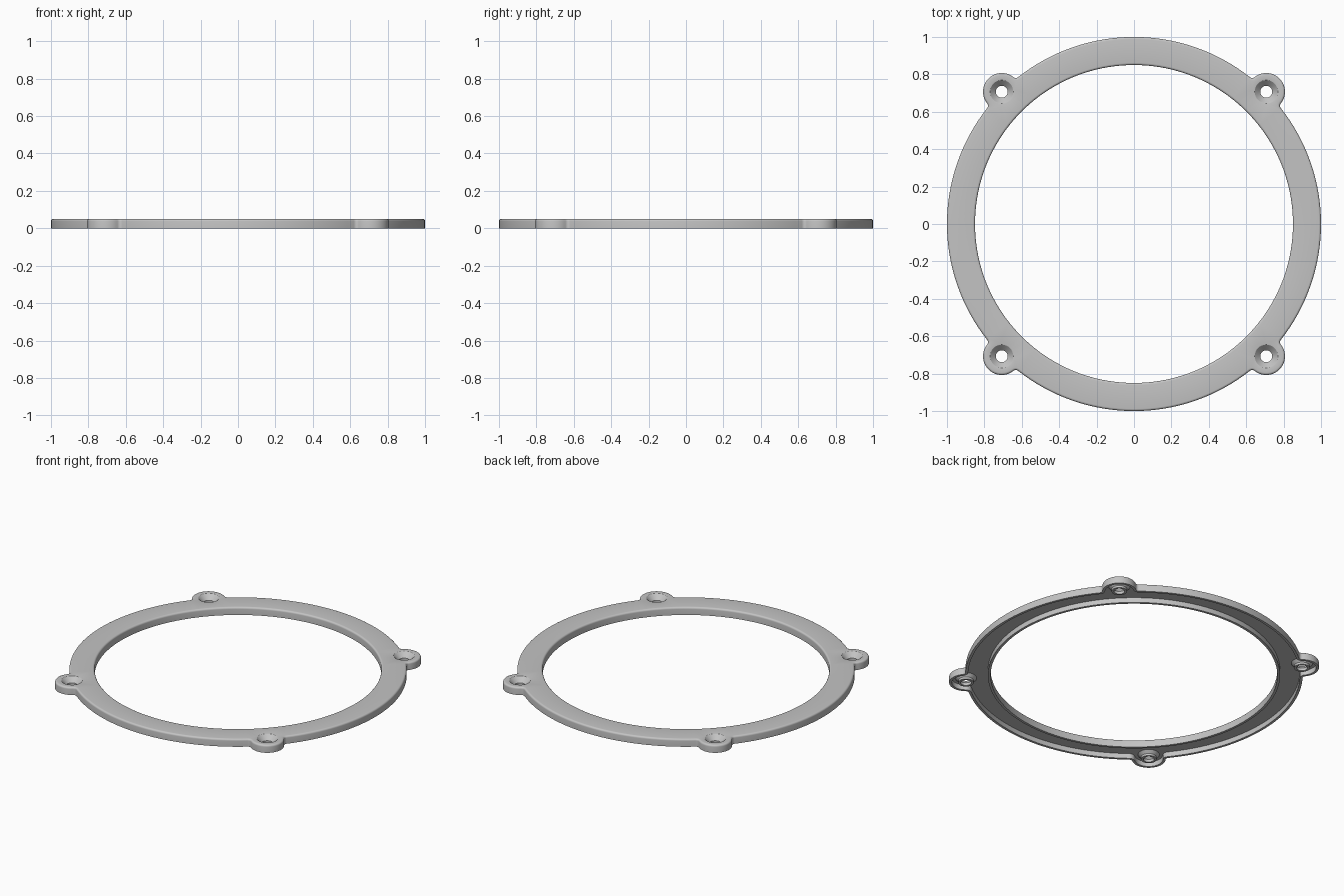
import bpy, bmesh
from math import pi, cos, sin, acos, atan2, radians

cube = bpy.data.objects.get("Cube")
if cube:
    bpy.data.objects.remove(cube, do_unlink=True)

# Main dimensions
OUTER, INNER, EAR, FILLET = 1.0, 0.85, 0.1, 0.02
EAR_DIST = 1.0
HEIGHT, ROUND, WALL, CEILING = 0.05, 0.012, 0.016, 0.032

grey = bpy.data.materials.new("light grey")
grey.use_nodes = True
grey.diffuse_color = (0.55, 0.55, 0.55, 1)
grey.node_tree.nodes["Principled BSDF"].inputs["Base Color"].default_value = (0.55, 0.55, 0.55, 1)

bm = bmesh.new()


def arc(cx, cy, r, start, end, n):
    return [(cx + r * cos(start + (end - start) * i / n),
             cy + r * sin(start + (end - start) * i / n)) for i in range(n + 1)]


def outline(inset):
    """Ring edge with four filleted ears, moved inwards by inset."""
    reach = OUTER + FILLET
    t = acos((reach ** 2 + EAR_DIST ** 2 - (EAR + FILLET) ** 2) / (2 * EAR_DIST * reach))
    fx, fy = reach * cos(t), reach * sin(t)
    p = atan2(fy, EAR_DIST - fx)
    f = FILLET + inset
    quarter = arc(fx, -fy, f, pi - t, p, 6)
    quarter += arc(EAR_DIST, 0, EAR - inset, p - pi, pi - p, 28)[1:-1]
    quarter += arc(fx, fy, f, -p, t - pi, 6)
    quarter += arc(0, 0, OUTER - inset, t, pi / 2 - t, 32)[1:-1]
    points = []
    for k in range(4):
        c, s = cos(pi / 4 + k * pi / 2), sin(pi / 4 + k * pi / 2)
        points += [(x * c - y * s, x * s + y * c) for x, y in quarter]
    return points


def circle(x, y, r, n):
    return arc(x, y, r, 0, 2 * pi, n)[:-1]


def skin(shape, profile):
    """Join copies of a closed shape along (size, z) steps; return end loops."""
    loops = [[bm.verts.new((x, y, z)) for x, y in shape(size)] for size, z in profile]
    for a, b in zip(loops, loops[1:]):
        for i in range(len(a)):
            j = (i + 1) % len(a)
            bm.faces.new((a[i], a[j], b[j], b[i]))
    return loops[0], loops[-1]


def cap(loops):
    """Flat face between an outer loop and the loops of its holes."""
    edges = [bm.edges.get((a, b)) for lp in loops for a, b in zip(lp, lp[1:] + lp[:1])]
    bmesh.ops.triangle_fill(bm, edges=edges, use_beauty=True, normal=(0, 0, 1))


# Wall profile: rounded top edge, outer side, bottom rim, inside of the hollow
edge = [(ROUND * (1 - sin(a)), HEIGHT - ROUND * (1 - cos(a)))
        for a in [i * pi / 10 for i in range(6)]]
wall = edge + [(0, 0), (WALL, 0), (WALL, CEILING)]

top, under = [], []


def add(shape, profile):
    a, b = skin(shape, profile)
    top.append(a)
    under.append(b)


# Outer wall with ears, and inner wall
add(outline, wall)
add(lambda d: circle(0, 0, INNER + d, 160), wall)

# Countersunk screw sockets
socket = [(0.066, HEIGHT), (0.062, 0.049), (0.059, 0.046), (0.032, 0.018),
          (0.032, 0), (0.046, 0), (0.046, 0.014), (0.064, CEILING)]
for sx in (-1, 1):
    for sy in (-1, 1):
        cx, cy = sx * EAR_DIST * cos(pi / 4), sy * EAR_DIST * sin(pi / 4)
        add(lambda r: circle(cx, cy, r, 32), socket)

# Top plate and the ceiling of the hollow underside
cap(top)
cap(under)
bmesh.ops.recalc_face_normals(bm, faces=bm.faces)

mesh = bpy.data.meshes.new("mounting_ring")
bm.to_mesh(mesh)
bm.free()
mesh.materials.append(grey)
ring = bpy.data.objects.new("mounting_ring", mesh)
bpy.context.collection.objects.link(ring)
bpy.context.view_layer.objects.active = ring
ring.select_set(True)
bpy.ops.object.shade_smooth_by_angle(angle=radians(30))
